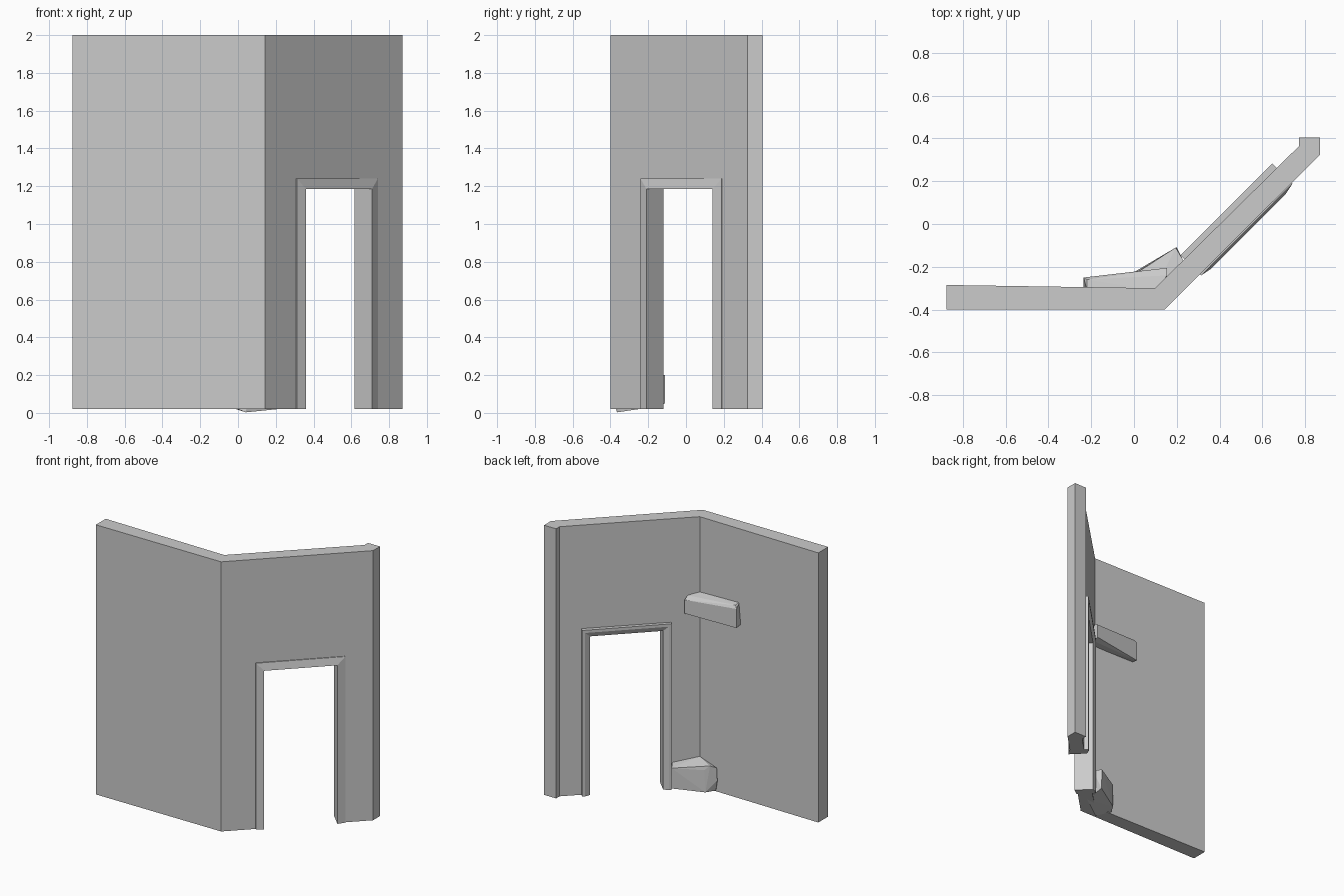
import bpy, bmesh
from mathutils import Vector

cube = bpy.data.objects.get("Cube")
if cube:
    bpy.data.objects.remove(cube, do_unlink=True)

grey = bpy.data.materials.new("plaster grey")
grey.use_nodes = True
COLOUR = (0.6, 0.6, 0.6, 1)
grey.diffuse_color = COLOUR
grey.node_tree.nodes["Principled BSDF"].inputs["Base Color"].default_value = COLOUR

BASE, TOP = 0.02, 2.0
CORNER = Vector((0.143, -0.40, 0))          # outer bend of the wall
ALONG = Vector((0.725, 0.727, 0)).normalized()
OUT = Vector((ALONG.y, -ALONG.x, 0))


def on_wall(s, depth, z):
    """Point on the slanted wall: distance along, outward depth, height."""
    return CORNER + ALONG * s + OUT * depth + Vector((0, 0, z))


def finish(name, bm):
    bmesh.ops.recalc_face_normals(bm, faces=bm.faces)
    mesh = bpy.data.meshes.new(name)
    bm.to_mesh(mesh)
    bm.free()
    mesh.materials.append(grey)
    obj = bpy.data.objects.new(name, mesh)
    bpy.context.collection.objects.link(obj)
    return obj


def prism(name, outline, height):
    bm = bmesh.new()
    face = bm.faces.new([bm.verts.new(p) for p in outline])
    ext = bmesh.ops.extrude_face_region(bm, geom=[face])
    verts = [v for v in ext["geom"] if isinstance(v, bmesh.types.BMVert)]
    bmesh.ops.translate(bm, verts=verts, vec=(0, 0, height))
    return finish(name, bm)


def hull(name, points):
    bm = bmesh.new()
    for p in points:
        bm.verts.new(p)
    res = bmesh.ops.convex_hull(bm, input=bm.verts)
    loose = [v for v in bm.verts if not v.link_faces]
    bmesh.ops.delete(bm, geom=loose, context="VERTS")
    return finish(name, bm)


# Bent wall with a short return at the far end
plan = [(-0.875, -0.40), CORNER.xy, (0.87, 0.325), (0.87, 0.405),
        (0.772, 0.405), (0.772, 0.365), (0.098, -0.30), (-0.875, -0.285)]
wall = prism("bent_wall", [(x, y, BASE) for x, y in plan], TOP - BASE)

# Doorway opening
LEFT, RIGHT, HEAD = 0.288, 0.783, 1.185
cutter = prism("doorway_cutter",
               [on_wall(s, d, -0.1) for s, d in
                ((LEFT + 0.02, -0.3), (RIGHT - 0.02, -0.3),
                 (RIGHT - 0.02, 0.3), (LEFT + 0.02, 0.3))], HEAD + 0.12)
# widen slightly so the frame lining covers the cut edge
for v in cutter.data.vertices:
    s = (v.co - CORNER).dot(ALONG)
    v.co += ALONG * (0.04 if s > 0.5 else -0.04)
cutter.hide_render = True
cutter.hide_viewport = True
cut = wall.modifiers.new("doorway", "BOOLEAN")
cut.operation = "DIFFERENCE"
cut.solver = "EXACT"
cut.object = cutter

# Door frame: one section swept up, across and down with mitred corners
section = [(0, 0.019), (0.055, 0.008), (0.055, -0.126), (0.035, -0.126), (0, -0.11)]
stations = [(LEFT, BASE, -1, 0), (LEFT, HEAD, -1, 1),
            (RIGHT, HEAD, 1, 1), (RIGHT, BASE, 1, 0)]
bm = bmesh.new()
rings = [[bm.verts.new(on_wall(s + w * ds, d, z + w * dz)) for w, d in section]
         for s, z, ds, dz in stations]
for a, b in zip(rings, rings[1:]):
    for i in range(len(section)):
        j = (i + 1) % len(section)
        bm.faces.new((a[i], a[j], b[j], b[i]))
bm.faces.new(rings[0])
bm.faces.new(rings[-1])
finish("door_frame", bm)

# Faceted shelf high on the inner corner
hull("upper_ledge", [
    (-0.22, -0.31, 1.46), (0.10, -0.31, 1.45), (-0.22, -0.26, 1.45),
    (-0.235, -0.25, 1.43), (-0.15, -0.243, 1.43), (0.155, -0.205, 1.41),
    (0.155, -0.24, 1.43), (-0.235, -0.31, 1.30), (-0.235, -0.25, 1.29),
    (0.155, -0.205, 1.31), (0.155, -0.25, 1.30), (0.10, -0.32, 1.30)])

# Faceted block at the foot of the inner corner
hull("corner_block", [
    (0.0, -0.37, 0.02), (0.04, -0.365, 0.003), (0.21, -0.25, 0.02),
    (0.20, -0.11, 0.05), (0.0, -0.225, 0.03), (-0.04, -0.29, 0.03),
    (0.195, -0.11, 0.20), (0.23, -0.17, 0.21), (0.10, -0.30, 0.24),
    (0.01, -0.225, 0.19), (-0.02, -0.25, 0.22), (-0.05, -0.285, 0.20),
    (-0.055, -0.285, 0.11)])
